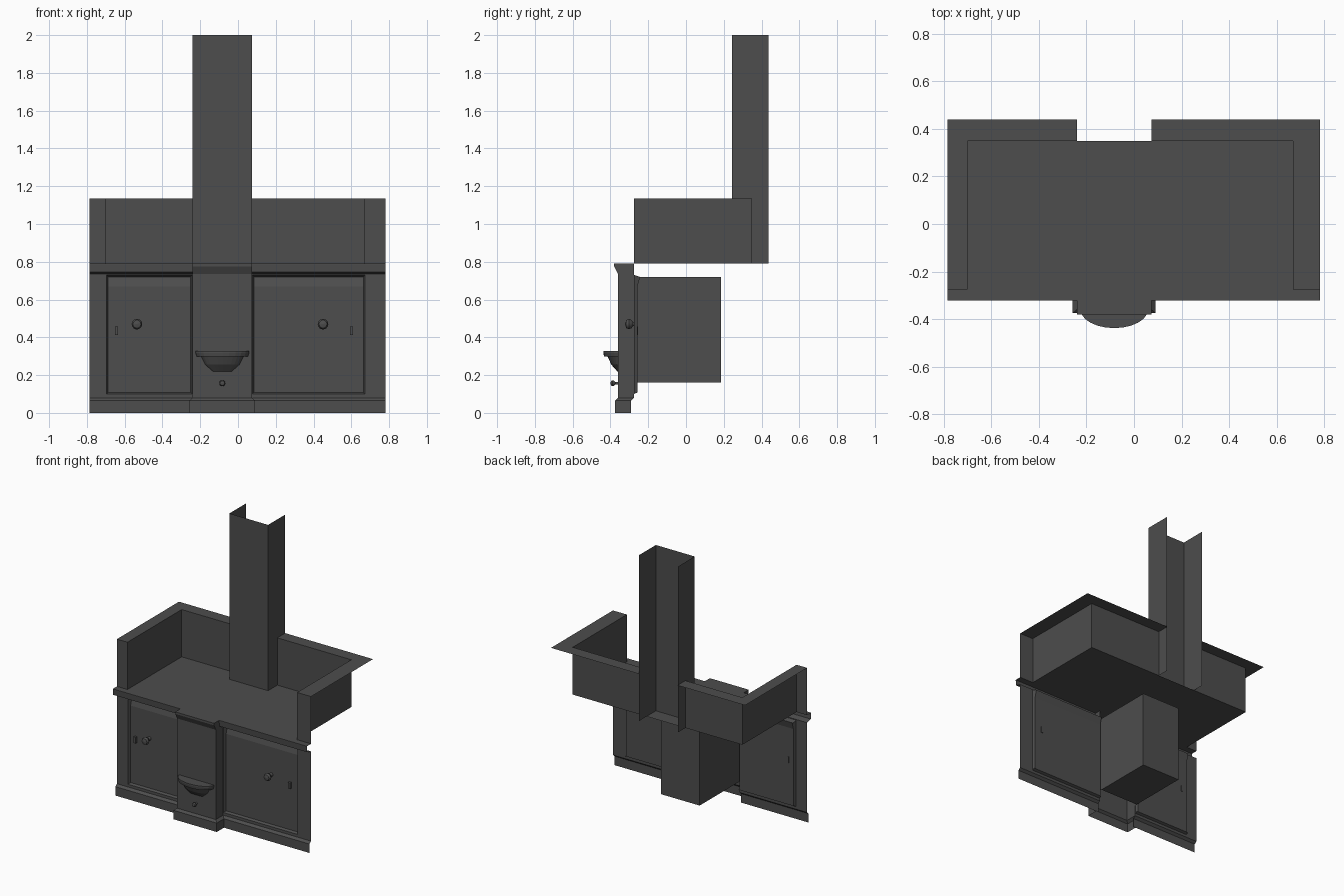
import bpy, bmesh, math
from mathutils import Matrix, Vector

if "Cube" in bpy.data.objects:
    bpy.data.objects.remove(bpy.data.objects["Cube"])

iron = bpy.data.materials.new("dark_iron")
iron.diffuse_color = (0.075, 0.075, 0.075, 1)
iron.use_nodes = True
iron.node_tree.nodes["Principled BSDF"].inputs["Base Color"].default_value = iron.diffuse_color
black = iron


def finish(name, bm, smooth=False):
    bmesh.ops.remove_doubles(bm, verts=bm.verts, dist=0.0005)
    me = bpy.data.meshes.new(name)
    bm.to_mesh(me)
    bm.free()
    ob = bpy.data.objects.new(name, me)
    bpy.context.collection.objects.link(ob)
    me.materials.append(iron)
    if smooth:
        bpy.context.view_layer.objects.active = ob
        ob.select_set(True)
        bpy.ops.object.shade_smooth_by_angle(angle=math.radians(40))
        ob.select_set(False)
    return ob


def face(bm, *pts):
    bm.faces.new([bm.verts.new(p) for p in pts])


def sweep(bm, profile, x0, x1):
    """Sheet strip from a (y, z) profile along x."""
    for (y0, z0), (y1, z1) in zip(profile, profile[1:]):
        face(bm, (x0, y0, z0), (x1, y0, z0), (x1, y1, z1), (x0, y1, z1))


def side(bm, x, y0, y1, z0, z1):
    face(bm, (x, y0, z0), (x, y1, z0), (x, y1, z1), (x, y0, z1))


def flat(bm, x0, x1, y0, y1, z):
    face(bm, (x0, y0, z), (x1, y0, z), (x1, y1, z), (x0, y1, z))


L, R = -0.785, 0.782          # outer ends
IL, IR = -0.70, 0.67          # inner alcove walls
PL, PR = -0.24, 0.073         # central pillar / flue sides
FY, PY = -0.275, -0.36        # frame front, pillar front
TOP, MID = 1.135, 0.79

# Hot plate and alcove walls
bm = bmesh.new()
flat(bm, IL, IR, FY, 0.35, MID)
finish("hot_plate", bm)
bm = bmesh.new()
for x in (IL, IR):
    side(bm, x, FY, 0.35, MID, TOP)
for a, b in ((IL, PL), (PR, IR)):
    sweep(bm, [(0.35, MID), (0.35, TOP), (0.44, TOP)], a, b)
for a, b in ((L, IL), (IR, R)):
    sweep(bm, [(FY, MID), (FY, TOP), (0.44, TOP)], a, b)
finish("alcove_walls", bm)

# Flue, open at the back
bm = bmesh.new()
sweep(bm, [(0.243, MID), (0.243, 2.0)], PL, PR)
for x in (PL, PR):
    side(bm, x, 0.243, 0.35, MID, 2.0)
    side(bm, x, 0.35, 0.437, MID, 2.0)
finish("flue", bm)

# Front panels with recessed doors either side of the pillar
DZ0, DZ1 = 0.10, 0.73
for name, a, b, d0, d1 in (("left", L, PL, -0.695, PL - 0.003), ("right", PR, R, PR + 0.003, 0.672)):
    bm = bmesh.new()
    sweep(bm, [(FY, 0.08), (FY, DZ0)], a, b)
    sweep(bm, [(FY, DZ1), (FY, 0.735)], a, b)
    for u, v in ((a, d0), (d1, b)):
        sweep(bm, [(FY, DZ0), (FY, DZ1)], u, v)
    finish(name + "_frame", bm)

    bm = bmesh.new()
    prof = [(FY, DZ0), (-0.257, 0.108), (-0.257, 0.67), (-0.243, 0.72), (FY, DZ1)]
    e0, e1 = d0 + 0.008, d1 - 0.008
    sweep(bm, prof[1:4], e0, e1)
    sweep(bm, [prof[0], prof[1]], d0, d1)
    sweep(bm, [prof[3], prof[4]], d0, d1)
    for d, e in ((d0, e0), (d1, e1)):
        face(bm, (d, FY, DZ0), (e, -0.257, 0.108), (e, -0.257, 0.67),
             (e, -0.243, 0.72), (d, FY, DZ1))
    finish(name + "_door", bm)

    # base skirting and top moulding
    bm = bmesh.new()
    sweep(bm, [(-0.292, 0), (-0.292, 0.065), (FY, 0.08)], a, b)
    finish(name + "_skirting", bm)
    bm = bmesh.new()
    sweep(bm, [(FY, 0.735), (-0.318, 0.745), (-0.322, 0.785), (-0.322, MID), (FY, MID)], a, b)
    finish(name + "_moulding", bm)

# Central pillar with plinth and cornice
bm = bmesh.new()
sweep(bm, [(PY, 0.08), (PY, 0.735), (-0.38, 0.775), (-0.38, MID), (FY, MID)], PL, PR)
for x in (PL, PR):
    face(bm, (x, FY, 0.08), (x, PY, 0.08), (x, PY, 0.735), (x, -0.38, 0.775),
         (x, -0.38, MID), (x, FY, MID))
finish("central_pillar", bm)
bm = bmesh.new()
sweep(bm, [(-0.375, 0), (-0.375, 0.065)], PL - 0.018, PR + 0.018)
face(bm, (PL - 0.018, -0.375, 0.065), (PR + 0.018, -0.375, 0.065), (PR, PY, 0.08), (PL, PY, 0.08))
for x, o in ((PL, -0.018), (PR, 0.018)):
    side(bm, x + o, -0.375, -0.292, 0, 0.065)
    face(bm, (x + o, -0.375, 0.065), (x + o, -0.292, 0.065), (x, FY, 0.08), (x, PY, 0.08))
finish("pillar_plinth", bm)

# Slanted draught flap
bm = bmesh.new()
face(bm, (PL + 0.015, PY - 0.002, 0.652), (0.06, PY - 0.002, 0.652), (0.06, PY - 0.002, 0.675))
finish("draught_flap", bm)

# Firebox behind the pillar
bm = bmesh.new()
sweep(bm, [(-0.257, 0.16), (0.185, 0.16), (0.185, 0.722), (-0.257, 0.718)], PL, PR)
for x in (PL, PR):
    side(bm, x, -0.275, 0.185, 0.16, 0.72)
finish("firebox", bm)

# Half-round tray with tapering hopper underneath
bm = bmesh.new()
N = 12
rings = []
for rx, ry, z in ((0.142, 0.078, 0.328), (0.142, 0.078, 0.318), (0.135, 0.074, 0.298),
                  (0.112, 0.055, 0.298), (0.09, 0.035, 0.255), (0.05, 0.004, 0.22)):
    rings.append([bm.verts.new((-0.083 + rx * math.cos(math.pi * i / N),
                                PY - ry * math.sin(math.pi * i / N), z)) for i in range(N + 1)])
for r, s in zip(rings, rings[1:]):
    for i in range(N):
        bm.faces.new((r[i], r[i + 1], s[i + 1], s[i]))
bm.faces.new(rings[0])
bm.faces.new(rings[-1])
finish("ash_tray", bm)


# Turned knobs: (radius, distance forward) profile spun about y
def knob(name, x, y, z, r, length):
    bm = bmesh.new()
    prof = [(0.5, 0), (0.4, 0.35), (0.8, 0.5), (1.0, 0.7), (0.75, 0.92), (0.02, 1.0)]
    n = 14
    rs = [[bm.verts.new((x + r * k * math.cos(2 * math.pi * i / n), y - length * t,
                         z + r * k * math.sin(2 * math.pi * i / n))) for i in range(n)] for k, t in prof]
    for a, b in zip(rs, rs[1:]):
        for i in range(n):
            j = (i + 1) % n
            bm.faces.new((a[i], a[j], b[j], b[i]))
    finish(name, bm, True)


knob("left_knob", -0.535, -0.257, 0.47, 0.028, 0.065)
knob("right_knob", 0.45, -0.257, 0.47, 0.028, 0.065)
knob("tray_knob", -0.083, PY, 0.157, 0.016, 0.04)

# Small upright latches
for name, x in (("left_latch", -0.643), ("right_latch", 0.602)):
    bm = bmesh.new()
    bmesh.ops.create_cube(bm, size=1, matrix=Matrix.Translation((x, -0.263, 0.435))
                          @ Matrix.Diagonal((0.016, 0.02, 0.045, 1)))
    finish(name, bm)
